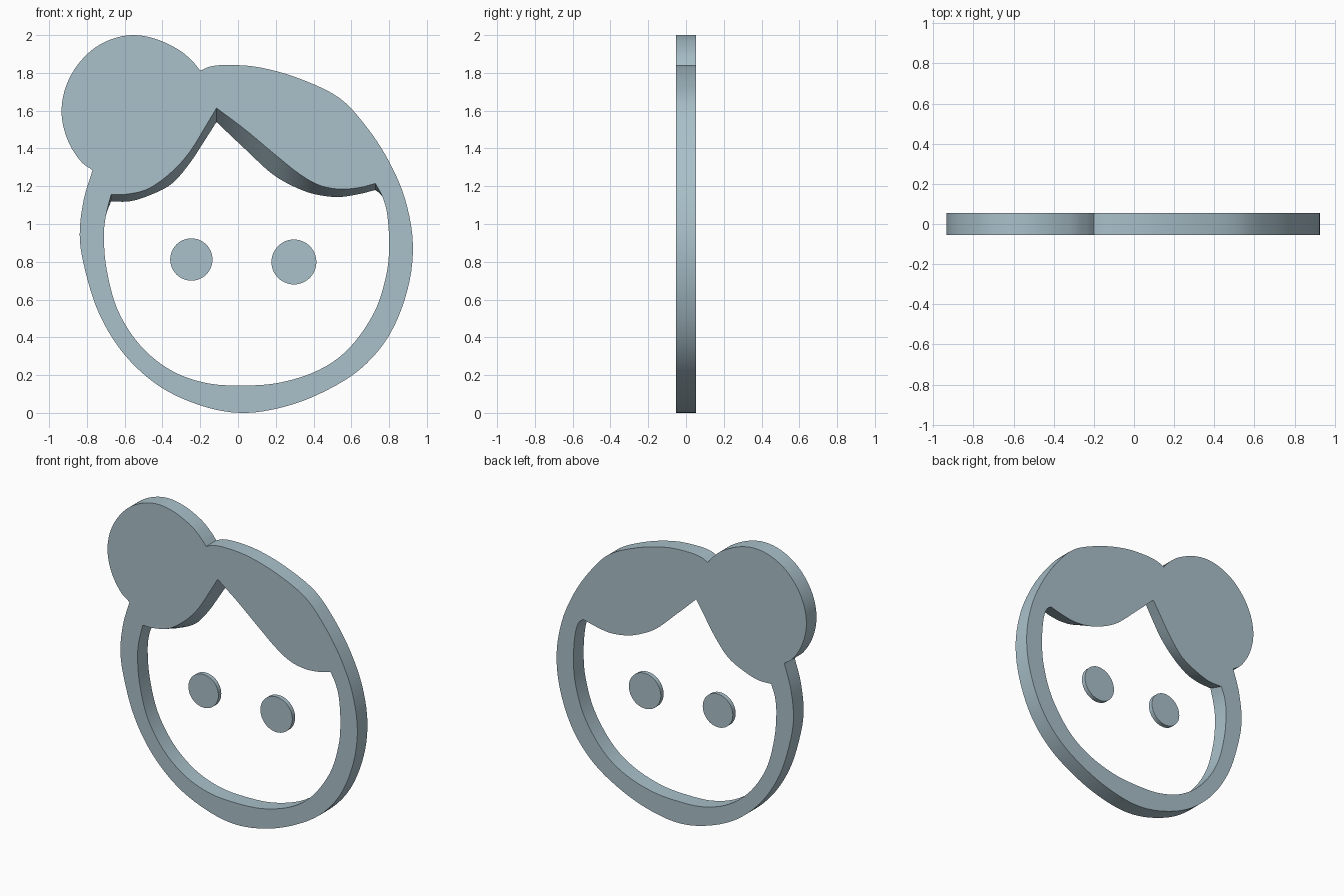
import bpy, bmesh, math
from mathutils import Vector

if "Cube" in bpy.data.objects:
    bpy.data.objects.remove(bpy.data.objects["Cube"])

HALF = 0.054  # half thickness of the plate

mat = bpy.data.materials.new("pale blue grey")
mat.diffuse_color = (0.40, 0.53, 0.59, 1)
mat.use_nodes = True
mat.node_tree.nodes["Principled BSDF"].inputs["Base Color"].default_value = mat.diffuse_color


def smooth_run(points, steps=5):
    """Catmull-Rom curve through (x, z front, z back); the last point is left out."""
    p = [Vector((q[0], q[1], q[-1])) for q in points]
    p = [2 * p[0] - p[1]] + p + [2 * p[-1] - p[-2]]
    out = []
    for a, b, c, d in zip(p, p[1:], p[2:], p[3:]):
        for i in range(steps):
            t = i / steps
            out.append(0.5 * (2 * b + (c - a) * t + (2 * a - 5 * b + 4 * c - d) * t * t
                              + (3 * b - a - 3 * c + d) * t ** 3))
    return out


def finish(obj):
    obj.data.materials.append(mat)
    for f in obj.data.polygons:
        f.use_smooth = True
    obj.data.set_sharp_from_angle(angle=math.radians(30))


# outer outline: bun, then head
bun = [(-.77, 1.285), (-.835, 1.335), (-.90, 1.44), (-.933, 1.57), (-.92, 1.70), (-.865, 1.82),
       (-.775, 1.92), (-.665, 1.98), (-.55, 2.0), (-.43, 1.978), (-.31, 1.92), (-.24, 1.86),
       (-.20, 1.812)]
head = [(-.20, 1.812), (-.14, 1.835), (-.04, 1.842), (.12, 1.828), (.325, 1.77), (.537, 1.667),
        (.685, 1.508), (.80, 1.33), (.886, 1.127), (.926, .89), (.897, .65), (.80, .41),
        (.643, .228), (.43, .10), (.22, .026), (.01, 0), (-.20, .04), (-.415, .14), (-.60, .307),
        (-.733, .52), (-.81, .757), (-.838, .94), (-.817, 1.127), (-.77, 1.285)]
# face opening: rim, then the two fringe sweeps (lower at the back)
rim = [(-.672, 1.155, 1.12), (-.70, 1.04), (-.71, .93), (-.695, .757), (-.637, .545), (-.52, .36),
       (-.36, .228), (-.177, .16), (.01, .145), (.22, .16), (.43, .228), (.59, .344),
       (.722, .534), (.785, .73), (.80, .89), (.79, 1.05), (.765, 1.143), (.727, 1.215, 1.18)]
fringe_right = [(.727, 1.215, 1.18), (.643, 1.193, 1.159), (.537, 1.185, 1.143),
                (.43, 1.206, 1.153), (.325, 1.265, 1.185), (.185, 1.377, 1.262),
                (.034, 1.503, 1.40), (-.114, 1.614, 1.54)]
fringe_left = [(-.114, 1.614, 1.54), (-.17, 1.52, 1.452), (-.257, 1.38, 1.32),
               (-.352, 1.275, 1.212), (-.468, 1.19, 1.152), (-.574, 1.16, 1.12),
               (-.672, 1.155, 1.12)]

# hair and face rim: walls between front and back loops, caps filled around the opening
bm = bmesh.new()
front_edges, back_edges = [], []
for loop in (smooth_run(bun) + smooth_run(head),
             smooth_run(rim) + smooth_run(fringe_right) + smooth_run(fringe_left)):
    fv = [bm.verts.new((p.x, -HALF, p.y)) for p in loop]
    bv = [bm.verts.new((p.x, HALF, p.z)) for p in loop]
    for i in range(len(loop)):
        j = (i + 1) % len(loop)
        bm.faces.new((fv[i], fv[j], bv[j], bv[i]))
        front_edges.append(bm.edges.get((fv[i], fv[j])))
        back_edges.append(bm.edges.get((bv[i], bv[j])))
for edges, n in ((front_edges, -1), (back_edges, 1)):
    bmesh.ops.triangle_fill(bm, use_beauty=True, use_dissolve=False, edges=edges, normal=(0, n, 0))
bmesh.ops.recalc_face_normals(bm, faces=bm.faces)
mesh = bpy.data.meshes.new("hair_and_face_rim")
bm.to_mesh(mesh)
bm.free()
plate = bpy.data.objects.new("hair_and_face_rim", mesh)
bpy.context.collection.objects.link(plate)
finish(plate)

# eyes: thin floating discs
for name, x, z, r in (("eye_left", -.247, .812, .112), ("eye_right", .296, .799, .119)):
    bpy.ops.mesh.primitive_cylinder_add(vertices=48, radius=r, depth=0.03, location=(x, 0, z),
                                        rotation=(math.pi / 2, 0, 0))
    eye = bpy.context.object
    eye.name = name
    finish(eye)
